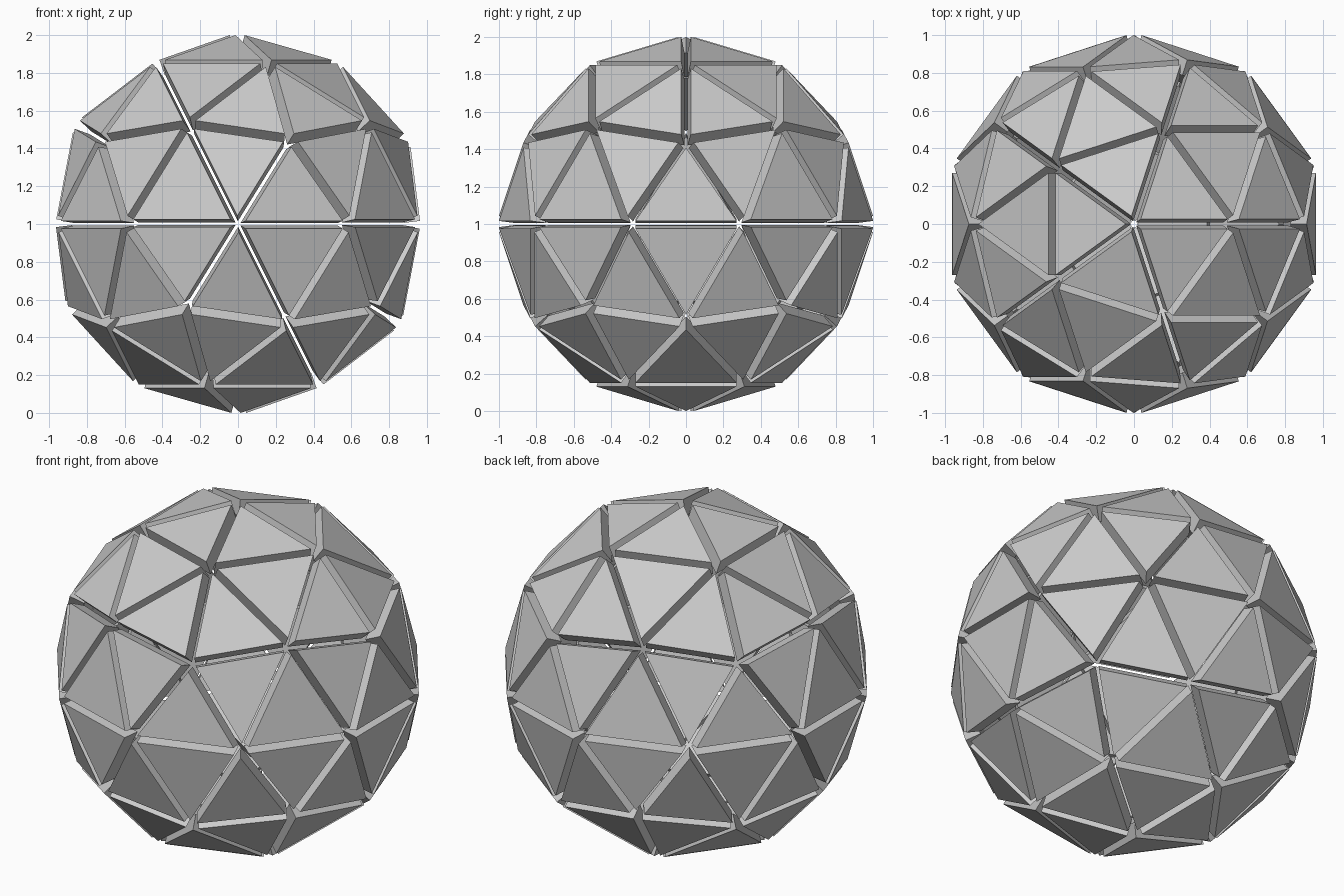
import bpy
import bmesh
from mathutils import Vector

if "Cube" in bpy.data.objects:
    bpy.data.objects.remove(bpy.data.objects["Cube"])

# Overall size: base sphere radius, and where each plate starts and ends along its normal
RADIUS = 0.876
INNER = 0.05 * RADIUS
OUTER = 0.15 * RADIUS
CENTRE = Vector((0, 0, 1))

# Base icosphere (80 flat triangles) that lays out the plates
base = bmesh.new()
bmesh.ops.create_icosphere(base, subdivisions=2, radius=RADIUS)

# Each triangle becomes its own thick plate, pushed outward so that gaps open
plates = bmesh.new()
for face in base.faces:
    n = face.normal.copy()
    if n.dot(face.calc_center_median()) < 0:
        n.negate()
    inner = [plates.verts.new(CENTRE + v.co + n * INNER) for v in face.verts]
    outer = [plates.verts.new(CENTRE + v.co + n * OUTER) for v in face.verts]
    plates.faces.new(outer)
    plates.faces.new(inner[::-1])
    for i in range(3):
        j = (i + 1) % 3
        plates.faces.new((inner[i], inner[j], outer[j], outer[i]))
bmesh.ops.recalc_face_normals(plates, faces=plates.faces[:])
base.free()

# Shell object made of the separate plates
mesh = bpy.data.meshes.new("plated_sphere")
plates.to_mesh(mesh)
plates.free()
shell = bpy.data.objects.new("plated_sphere", mesh)
bpy.context.collection.objects.link(shell)
